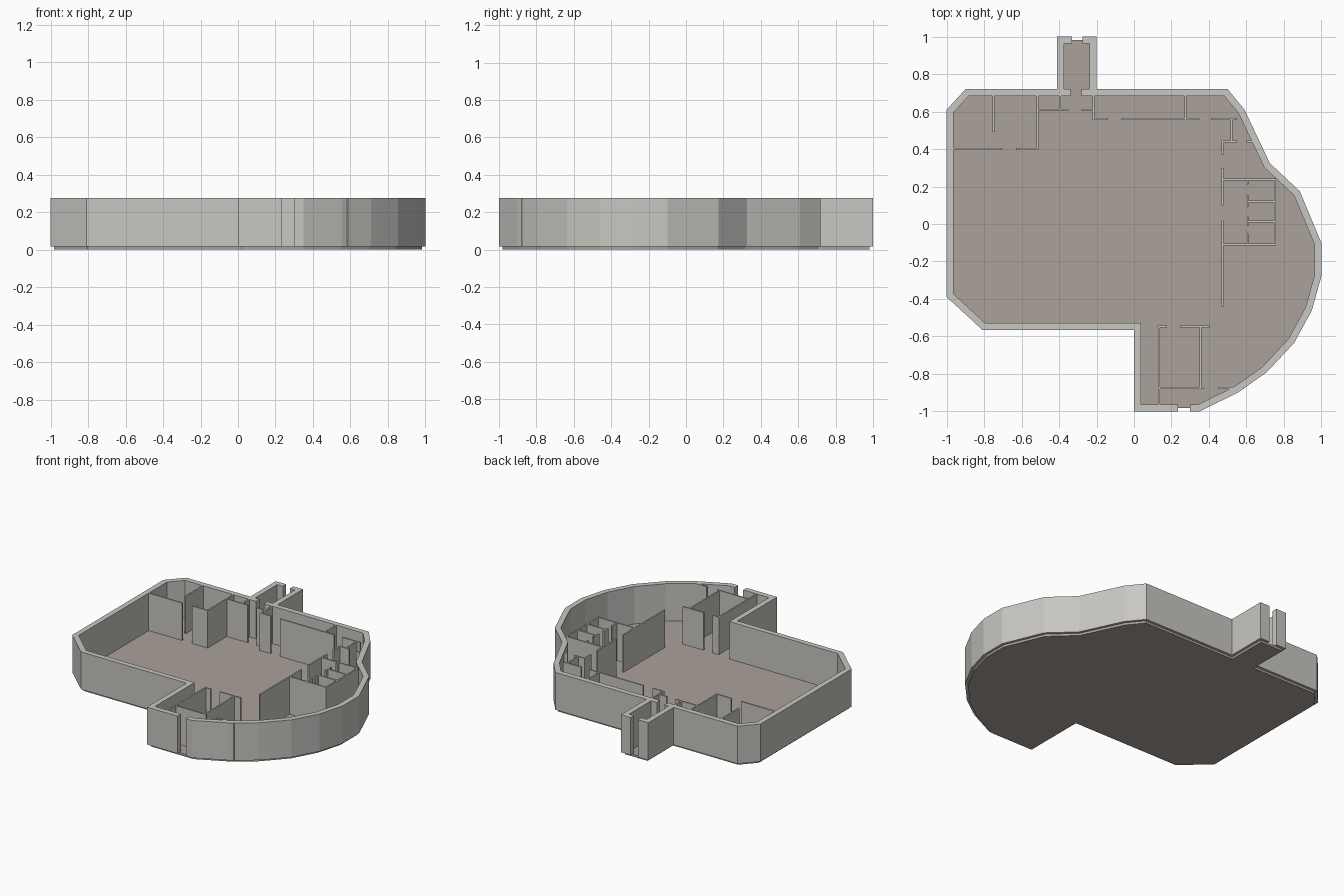
import bpy, bmesh
from mathutils import Vector

if "Cube" in bpy.data.objects:
    bpy.data.objects.remove(bpy.data.objects["Cube"])

FLOOR_TOP, WALL_TOP = 0.016, 0.276
THICK, THIN = 0.037, 0.01


def material(name, rgb):
    m = bpy.data.materials.new(name)
    m.diffuse_color = (*rgb, 1)
    m.use_nodes = True
    m.node_tree.nodes["Principled BSDF"].inputs["Base Color"].default_value = m.diffuse_color
    return m


wall_grey = material("wall grey", (0.58, 0.57, 0.54))
floor_taupe = material("floor taupe", (0.41, 0.365, 0.325))


def offset(pts, d, closed):
    """Mitred offset to the left of a path."""
    pts = [Vector(p) for p in pts]
    n, out = len(pts), []
    for i, p in enumerate(pts):
        before = p - pts[i - 1] if closed or i > 0 else None
        after = pts[(i + 1) % n] - p if closed or i < n - 1 else None
        normals = [Vector((-e.y, e.x)).normalized() for e in (before, after) if e]
        if len(normals) == 1:
            out.append(p + normals[0] * d)
        else:
            s = normals[0] + normals[1]
            out.append(p + s * (d / (1 + normals[0].dot(normals[1]))))
    return out


def prism(name, outline, z0, z1, mat):
    """Upright solid from a flat outline."""
    bm = bmesh.new()
    face = bm.faces.new([bm.verts.new((p[0], p[1], z0)) for p in outline])
    top = bmesh.ops.extrude_face_region(bm, geom=[face])["geom"]
    for v in top:
        if isinstance(v, bmesh.types.BMVert):
            v.co.z = z1
    bmesh.ops.recalc_face_normals(bm, faces=bm.faces)
    mesh = bpy.data.meshes.new(name)
    bm.to_mesh(mesh)
    bm.free()
    mesh.materials.append(mat)
    obj = bpy.data.objects.new(name, mesh)
    bpy.context.collection.objects.link(obj)
    return obj


def thick_wall(name, path):
    inner = offset(path, THICK, False)
    prism(name, list(path) + inner[::-1], FLOOR_TOP, WALL_TOP, wall_grey)


# Outer shell, counterclockwise, broken at the doorways
west = [(-0.34, 0.72), (-0.90, 0.72), (-1, 0.61), (-1, -0.39),
        (-0.81, -0.565), (0, -0.565), (0, -1), (0.235, -1)]
east = [(0.30, -1), (0.35, -1), (0.555, -0.90), (0.71, -0.79), (0.855, -0.635),
        (0.95, -0.46), (1, -0.28), (1, -0.10), (0.885, 0.175), (0.725, 0.325),
        (0.59, 0.61), (0.50, 0.72), (-0.28, 0.72)]
porch_east = [(-0.20, 0.70), (-0.20, 1), (-0.275, 1)]
porch_west = [(-0.33, 1), (-0.41, 1), (-0.41, 0.70)]
thick_wall("outer_wall_west", west)
thick_wall("outer_wall_east", east)
thick_wall("porch_wall_east", porch_east)
thick_wall("porch_wall_west", porch_west)

# Floor slab, set slightly inside the shell
plan = east[1:-1] + [(-0.20, 0.72), (-0.20, 1), (-0.41, 1), (-0.41, 0.72)] + west[1:-1]
prism("floor", offset(plan, 0.018, True), 0, FLOOR_TOP, floor_taupe)

# Partitions running along x: y, then (start, end) spans
along_x = {
    0.61: [(-0.515, -0.35), (-0.28, -0.217)],
    0.56: [(-0.217, -0.14), (-0.067, 0.35), (0.41, 0.55)],
    0.44: [(0.47, 0.55), (0.60, 0.635)],
    0.40: [(-0.97, -0.705), (-0.63, -0.51)],
    0.238: [(0.47, 0.757)],
    0.12: [(0.605, 0.752)],
    0.013: [(0.605, 0.752)],
    -0.11: [(0.47, 0.757)],
    -0.547: [(0.125, 0.175), (0.245, 0.405)],
    -0.875: [(0.134, 0.37), (0.45, 0.587)],
}
# Partitions running along y: x, then (start, end) spans
along_y = {
    -0.75: [(0.49, 0.69)],
    -0.515: [(0.395, 0.69)],
    -0.395: [(0.61, 0.69)],
    -0.217: [(0.555, 0.69)],
    0.275: [(0.56, 0.69)],
    0.52: [(0.44, 0.56)],
    0.473: [(0.37, 0.445), (0.095, 0.30), (-0.44, 0.02)],
    0.607: [(0.21, 0.238), (0.09, 0.155), (-0.01, 0.04), (-0.11, -0.05)],
    0.752: [(-0.115, 0.243)],
    0.134: [(-0.97, -0.542)],
    0.356: [(-0.875, -0.547)],
}
h = THIN / 2
for y, spans in along_x.items():
    for a, b in spans:
        prism("cross_partition", [(a, y - h), (b, y - h), (b, y + h), (a, y + h)],
              FLOOR_TOP, WALL_TOP, wall_grey)
for x, spans in along_y.items():
    for a, b in spans:
        prism("long_partition", [(x - h, a), (x + h, a), (x + h, b), (x - h, b)],
              FLOOR_TOP, WALL_TOP - 0.0005, wall_grey)
